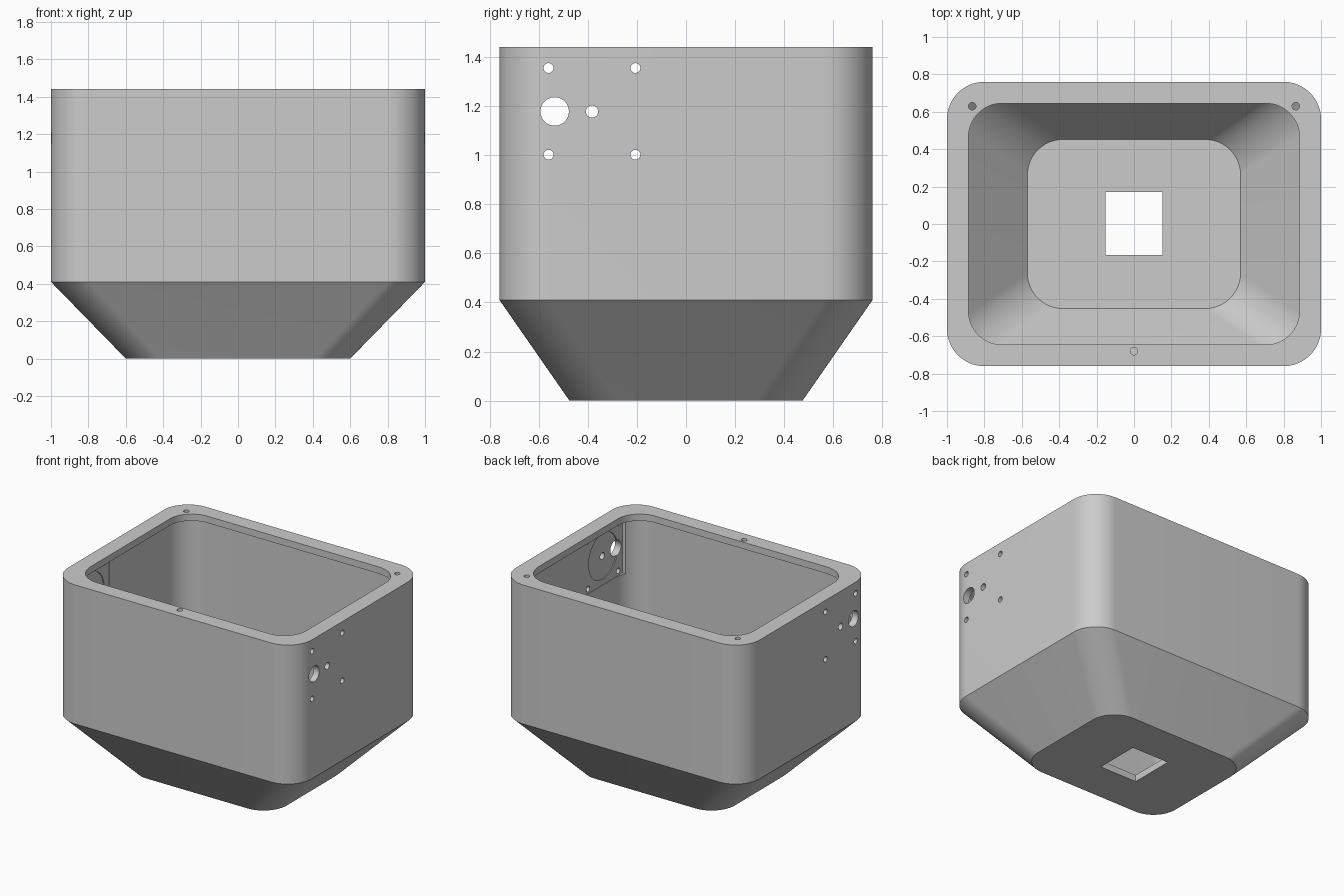
import bpy, bmesh
from math import cos, sin, pi, radians
from mathutils import Matrix, Vector

if "Cube" in bpy.data.objects:
    bpy.data.objects.remove(bpy.data.objects["Cube"])

grey = bpy.data.materials.new("light_grey")
grey.use_nodes = True
colour = (0.6, 0.6, 0.6, 1)
grey.diffuse_color = colour
grey.node_tree.nodes["Principled BSDF"].inputs["Base Color"].default_value = colour

CORNER_STEPS = 16
HEIGHT, SHOULDER, FLOOR, LIP = 1.44, 0.41, 0.05, 0.05


def make_object(name, bm):
    bmesh.ops.recalc_face_normals(bm, faces=bm.faces)
    mesh = bpy.data.meshes.new(name)
    bm.to_mesh(mesh)
    bm.free()
    mesh.materials.append(grey)
    obj = bpy.data.objects.new(name, mesh)
    bpy.context.collection.objects.link(obj)
    return obj


def rounded_ring(bm, hx, hy, r, z):
    """Ring of vertices round a rectangle with rounded corners."""
    ring = []
    for q, (sx, sy) in enumerate([(1, 1), (-1, 1), (-1, -1), (1, -1)]):
        for i in range(CORNER_STEPS + 1):
            a = (q + i / CORNER_STEPS) * pi / 2
            ring.append(bm.verts.new((sx * (hx - r) + r * cos(a),
                                      sy * (hy - r) + r * sin(a), z)))
    return ring


# Hopper shell: outside going up, over the lip, then inside going down
bm = bmesh.new()
sections = [
    (0.60, 0.475, 0.19, 0),
    (1.0, 0.76, 0.20, SHOULDER),
    (1.0, 0.76, 0.20, HEIGHT),
    (0.885, 0.645, 0.18, HEIGHT),
    (0.885, 0.645, 0.18, HEIGHT - LIP),
    (0.945, 0.705, 0.19, HEIGHT - LIP),
    (0.945, 0.705, 0.19, SHOULDER + 0.02),
    (0.57, 0.452, 0.19, FLOOR),
]
rings = [rounded_ring(bm, *s) for s in sections]
for low, high in zip(rings, rings[1:]):
    for i in range(len(low)):
        j = (i + 1) % len(low)
        bm.faces.new((low[i], low[j], high[j], high[i]))
bm.faces.new(rings[0])
bm.faces.new(rings[-1])
shell = make_object("hopper_shell", bm)


def cut(bm):
    """Subtract a solid from the shell and discard the cutter."""
    cutter = make_object("cutter", bm)
    cutter.hide_render = True
    mod = shell.modifiers.new("cut", "BOOLEAN")
    mod.operation, mod.solver, mod.object = "DIFFERENCE", "EXACT", cutter
    bpy.context.view_layer.objects.active = shell
    bpy.ops.object.modifier_apply(modifier=mod.name)
    bpy.data.objects.remove(cutter)


def add_box(bm, centre, size):
    bmesh.ops.create_cube(bm, size=1, matrix=Matrix.Translation(centre)
                          @ Matrix.Diagonal(Vector(size).to_4d()))


def add_rod(bm, centre, r, depth, axis="Z"):
    turn = Matrix.Rotation(pi / 2, 4, "Y") if axis == "X" else Matrix()
    bmesh.ops.create_cone(bm, cap_ends=True, segments=32, radius1=r, radius2=r,
                          depth=depth, matrix=Matrix.Translation(centre) @ turn)


# Flat square mounting seats inside both side walls
MOUNT_Y, MOUNT_Z = -0.383, 1.178
bm = bmesh.new()
for s in (-1, 1):
    add_box(bm, (s * 0.898, MOUNT_Y, MOUNT_Z), (0.1, 0.45, 0.42))
cut(bm)

# Shallow round recess in each seat
bm = bmesh.new()
for s in (-1, 1):
    add_rod(bm, (s * 0.91, MOUNT_Y, MOUNT_Z), 0.17, 0.09, "X")
cut(bm)

# Shaft, pilot and screw holes through both side walls
bm = bmesh.new()
holes = [(-0.535, MOUNT_Z, 0.058), (MOUNT_Y, MOUNT_Z, 0.025)]
holes += [(y, z, 0.02) for y in (-0.56, -0.206) for z in (1.002, 1.355)]
for s in (-1, 1):
    for y, z, r in holes:
        add_rod(bm, (s * 0.95, y, z), r, 0.3, "X")
cut(bm)

# Lid screw holes through the lip, and the square outlet in the floor
bm = bmesh.new()
for x, y in [(-0.865, 0.63), (0.865, 0.63), (0, -0.68)]:
    add_rod(bm, (x, y, HEIGHT), 0.02, 0.2)
add_box(bm, (0, 0.003, 0), (0.305, 0.336, 0.3))
cut(bm)

# Smooth rounded corners, crisp edges
bpy.ops.object.select_all(action="DESELECT")
shell.select_set(True)
bpy.context.view_layer.objects.active = shell
bpy.ops.object.shade_smooth_by_angle(angle=radians(30))
